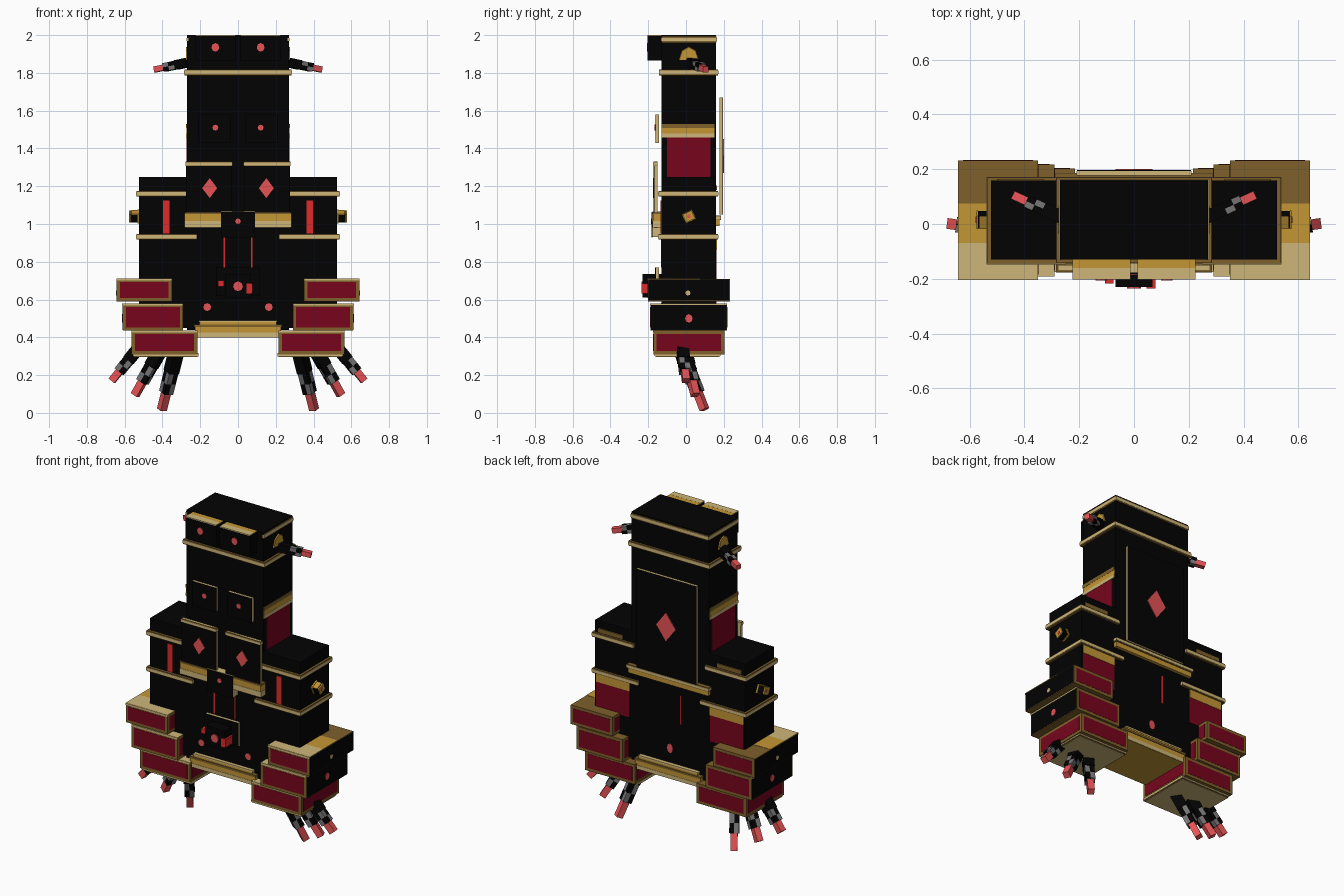
import bpy, bmesh, math
from mathutils import Vector, Matrix

cube = bpy.data.objects.get("Cube")
if cube:
    bpy.data.objects.remove(cube, do_unlink=True)

COLOURS = {
    "black": (0.0008, 0.0008, 0.0008), "crimson": (0.185, 0.0015, 0.012),
    "brown_gold": (0.21, 0.115, 0.024), "gold": (0.55, 0.305, 0.035),
    "pale_gold": (0.62, 0.47, 0.19), "red": (0.72, 0.024, 0.024),
    "light_red": (0.80, 0.085, 0.09), "grey": (0.18, 0.17, 0.17)}
MATS = {}
for name, rgb in COLOURS.items():
    m = bpy.data.materials.new(name)
    m.use_nodes = True
    m.diffuse_color = (*rgb, 1)
    m.node_tree.nodes["Principled BSDF"].inputs["Base Color"].default_value = (*rgb, 1)
    MATS[name] = m


def finish(name, bm, mat):
    bmesh.ops.recalc_face_normals(bm, faces=bm.faces)
    me = bpy.data.meshes.new(name)
    bm.to_mesh(me)
    bm.free()
    me.materials.append(MATS[mat])
    ob = bpy.data.objects.new(name, me)
    bpy.context.collection.objects.link(ob)


def cuboid(name, mat, size, matrix):
    bm = bmesh.new()
    bmesh.ops.create_cube(bm, size=1, matrix=matrix @ Matrix.Diagonal((*size, 1)))
    finish(name, bm, mat)


def box(name, mat, x, y, z):
    size = [r[1] - r[0] for r in (x, y, z)]
    mid = [(r[1] + r[0]) / 2 for r in (x, y, z)]
    cuboid(name, mat, size, Matrix.Translation(mid))


def pair(name, mat, x, y, z):
    box("left_" + name, mat, x, y, z)
    box("right_" + name, mat, (-x[1], -x[0]), y, z)


def band(name, x, y, z):
    """Gold moulding with a pale raised centre line."""
    t, e = (z[1] - z[0]) * 0.2, 0.002
    box(name, "brown_gold", x, y, z)
    box(name + "_highlight", "pale_gold", (x[0] - e, x[1] + e), (y[0] - e, y[1] + e),
        (z[0] + t, z[1] - t))


def band_pair(name, x, y, z):
    band("left_" + name, x, y, z)
    band("right_" + name, (-x[1], -x[0]), y, z)


def gem(name, centre, w, h, axis="y", mat="light_red", sides=8):
    """Thin faceted plate facing along the given axis."""
    bm = bmesh.new()
    bmesh.ops.create_cone(bm, cap_ends=True, segments=sides, radius1=0.5, radius2=0.5, depth=0.006)
    turn = Matrix.Rotation(math.pi / 2, 4, 'X')
    if axis == "x":
        turn = Matrix.Rotation(math.pi / 2, 4, 'Z') @ turn
    bm.transform(Matrix.Translation(centre) @ turn @ Matrix.Diagonal((w, h, 1, 1)))
    finish(name, bm, mat)


def limb(name, start, end, width):
    """Jointed claw: dark root, checkered middle blocks, red tip."""
    a, b = Vector(start), Vector(end)
    rot = (b - a).to_track_quat('Z', 'Y').to_matrix().to_4x4()
    length, q = (b - a).length, width / 4

    def block(part, mat, t0, t1, w, shift=(0, 0, 0)):
        place = Matrix.Translation(a.lerp(b, (t0 + t1) / 2)) @ rot @ Matrix.Translation(shift)
        cuboid(f"{name}_{part}", mat, (w, w, length * (t1 - t0)), place)

    block("root", "black", 0, .36, width * 1.1)
    block("tip", "light_red", .70, 1, width * .7)
    for layer, (t0, t1) in enumerate(((.36, .54), (.54, .71))):
        for i in (0, 1):
            for j in (0, 1):
                mat = "grey" if (i + j + layer) % 2 else "black"
                block(f"middle_{layer}{i}{j}", mat, t0, t1, 2 * q, ((2 * i - 1) * q, (2 * j - 1) * q, 0))


F, B = -0.13, 0.158   # front and back planes of the body

# Main body and base
box("torso", "black", (-.27, .27), (F, B), (.44, 2.0))
pair("arm", "black", (.27, .523), (F, B), (.45, 1.25))
box("base", "gold", (-.228, .228), (-.152, .182), (.40, .458))
box("base_highlight", "pale_gold", (-.230, .230), (-.154, .184), (.402, .425))
box("base_rim", "brown_gold", (-.232, .232), (-.156, .186), (.455, .468))
box("base_top", "gold", (-.205, .205), (-.15, .18), (.465, .485))
box("base_top_edge", "pale_gold", (-.207, .207), (-.152, .182), (.480, .49))

# Mouldings around the head and arms
band("neck_band", (-.283, .283), (-.142, .17), (1.787, 1.818))
band("crown_left", (.265, .271), (F, B), (1.962, 1.992))
band("crown_right", (-.271, -.265), (F, B), (1.962, 1.992))
band("crown_back", (-.27, .27), (B - .01, B + .003), (1.962, 1.992))
band_pair("arm_upper_band", (.25, .537), (-.145, .17), (1.145, 1.175))
band_pair("arm_lower_band", (.218, .537), (-.145, .17), (.918, .947))

# Head side panels
pair("cheek_panel", "crimson", (.268, .272), (-.10, .13), (1.25, 1.46))
pair("cheek_cap", "gold", (.268, .273), (F, .15), (1.475, 1.51))
pair("cheek_cap_edge", "pale_gold", (.268, .274), (F, .15), (1.458, 1.478))
pair("cheek_cap_top", "brown_gold", (.268, .274), (F, .15), (1.508, 1.53))

# Brow blocks
pair("brow", "black", (.012, .225), (-.203, F), (1.865, 1.996))
pair("brow_top", "gold", (.012, .225), (-.203, F), (1.996, 2.0))
pair("brow_top_edge", "pale_gold", (.012, .225), (-.2035, -.16), (1.995, 2.0005))

# Thin front plates with gold edges and dark faces
pair("upper_plate_edge", "pale_gold", (.04, .21), (-.158, -.142), (1.43, 1.58))
pair("upper_plate_face", "black", (.038, .209), (-.162, -.158), (1.428, 1.579))
pair("chest_plate_edge", "pale_gold", (.032, .275), (-.168, -.152), (.98, 1.33))
pair("chest_plate_face", "black", (.032, .274), (-.172, -.168), (1.06, 1.308))
band_pair("chest_plate_top", (.032, .277), (-.172, -.152), (1.306, 1.33))
pair("skirt", "gold", (.09, .282), (-.176, F), (1.015, 1.055))
pair("skirt_top", "brown_gold", (.09, .284), (-.178, F), (1.052, 1.062))
pair("skirt_bottom", "pale_gold", (.09, .284), (-.178, F), (.982, 1.017))
box("buckle_edge", "pale_gold", (-.09, .09), (-.178, F), (.93, 1.066))
box("buckle", "black", (-.09, .09), (-.182, -.178), (.928, 1.064))
box("belly_plate_edge", "pale_gold", (-.115, .115), (-.16, -.142), (.62, .77))
box("belly_plate", "black", (-.117, .114), (-.165, -.16), (.618, .769))
box("belly_box", "black", (-.068, .068), (-.230, F), (.61, .735))

# Red details on the front
pair("arm_stripe", "red", (.362, .398), (F - .005, F), (.95, 1.125))
pair("belly_line", "red", (.068, .077), (F - .003, F), (.77, .928))
box("right_belly_stud", "red", (-.105, -.075), (-.218, -.165), (.67, .70))
box("left_belly_stud", "red", (.045, .078), (-.236, -.165), (.633, .685))
gem("belly_gem", (0, -.232, .67), .052, .052)
gem("buckle_gem", (0, -.183, 1.015), .03, .03)
for side, s in (("left", 1), ("right", -1)):
    gem(side + "_brow_gem", (s * .12, -.204, 1.935), .042, .046)
    gem(side + "_upper_gem", (s * .12, -.163, 1.51), .032, .032)
    gem(side + "_chest_gem", (s * .15, -.173, 1.19), .08, .105, sides=4)
    gem(side + "_hip_gem", (s * .163, F, .56), .042, .042)

# Floating back plate, belt and lower arm panels
box("back_plate_edge", "pale_gold", (-.21, .21), (.178, .194), (1.05, 1.67))
box("back_plate", "black", (-.209, .209), (.194, .197), (1.05, 1.669))
gem("back_gem", (0, .198, 1.36), .135, .18, sides=4)
box("back_belt", "gold", (-.28, .28), (B, .178), (.99, 1.04))
band("back_belt_edge", (-.285, .285), (B, .184), (1.02, 1.045))
box("back_line", "red", (-.08, -.07), (B, B + .004), (.75, .93))
gem("back_lower_gem", (0, B, .58), .042, .06)
pair("arm_back_panel", "crimson", (.28, .515), (B, B + .004), (.70, .87))
pair("arm_back_trim", "gold", (.28, .515), (B, B + .006), (.865, .92))
pair("arm_back_strip", "brown_gold", (.33, .50), (B, B + .006), (1.18, 1.205))

# Stepped cuffs with framed panels
CUFFS = [("cuff_top", .35, .642, -.202, .232, .59, .71, "black"),
         ("cuff_middle", .29, .61, -.188, .218, .435, .578, "black"),
         ("cuff_bottom", .215, .563, -.173, .203, .31, .435, "crimson")]
f, e = .018, .0015
for n, x0, x1, y0, y1, z0, z1, side in CUFFS:
    pair(n, "brown_gold", (x0, x1), (y0, y1), (z0, z1))
    for end, y in (("front", (y0 - e, y0)), ("back", (y1, y1 + e))):
        pair(f"{n}_{end}_panel", "crimson", (x0 + f, x1 - f), y, (z0 + f, z1 - f))
    g = .004 if side == "black" else f
    pair(n + "_outer_panel", side, (x1, x1 + e), (y0 + g, y1 - g), (z0 + g, z1 - g))
    pair(n + "_inner_panel", "crimson", (x0 - e, x0), (y0 + f, y1 - f), (z0 + f, z1 - f))
    # Pale front lip and striped top
    pair(n + "_front_lip", "pale_gold", (x0, x1), (y0 - .003, y0 + .01), (z1 - .010, z1 + .001))
    pair(n + "_top_pale", "pale_gold", (x0, x1), (y0, -.07), (z1, z1 + .002))
    pair(n + "_top_gold", "gold", (x0, x1), (-.07, .075), (z1, z1 + .002))
pair("cuff_middle_side_lip", "pale_gold", (.60, .613), (-.188, .218), (.57, .58))
band_pair("cuff_sole", (.21, .555), (-.165, .18), (.298, .318))
pair("cuff_underside", "pale_gold", (.215, .55), (-.16, .175), (.296, .298))

for side, s in (("left", 1), ("right", -1)):
    gem(side + "_cuff_upper_gem", (s * .643, .01, .635), .028, .028, "x", "pale_gold")
    gem(side + "_cuff_lower_gem", (s * .611, .015, .50), .04, .045, "x")

    # Claws under each cuff and on the head
    limb(side + "_inner_claw", (s * .325, -.025, .33), (s * .403, .098, .017), .056)
    limb(side + "_middle_claw", (s * .41, -.01, .335), (s * .545, .05, .095), .056)
    limb(side + "_outer_claw", (s * .53, -.02, .34), (s * .668, .0, .17), .056)
    limb(side + "_head_claw", (s * .265, .025, 1.855), (s * .44, .105, 1.818), .045)

    # Head socket: thin half-octagon cap
    bm = bmesh.new()
    bmesh.ops.create_cone(bm, cap_ends=True, segments=8, radius1=.055, radius2=.05, depth=.012)
    bm.transform(Matrix.Translation((s * .27, .015, 1.868)) @ Matrix.Diagonal((1, 1, 1.35, 1))
                 @ Matrix.Rotation(s * math.pi / 2, 4, 'Y'))
    bmesh.ops.bisect_plane(bm, geom=bm.verts[:] + bm.edges[:] + bm.faces[:],
                           plane_co=(0, 0, 1.868), plane_no=(0, 0, -1), clear_outer=True)
    bmesh.ops.holes_fill(bm, edges=[ed for ed in bm.edges if ed.is_boundary])
    finish(side + "_head_socket", bm, "gold")

    # Tilted stub on the outside of each arm
    tilt = Matrix.Rotation(math.radians(25), 4, 'X')
    for part, mat, x, up, w, h, d in (("socket", "gold", .527, 0, .06, .055, .012),
                                      ("core", "black", .548, 0, .05, .045, .046),
                                      ("top", "gold", .545, .023, .05, .004, .04),
                                      ("cap", "gold", .573, 0, .052, .047, .006),
                                      ("light", "light_red", .576, 0, .018, .018, .004)):
        cuboid(f"{side}_arm_stub_{part}", mat, (d, w, h),
               Matrix.Translation((s * x, .015, 1.04)) @ tilt @ Matrix.Translation((0, 0, up)))
